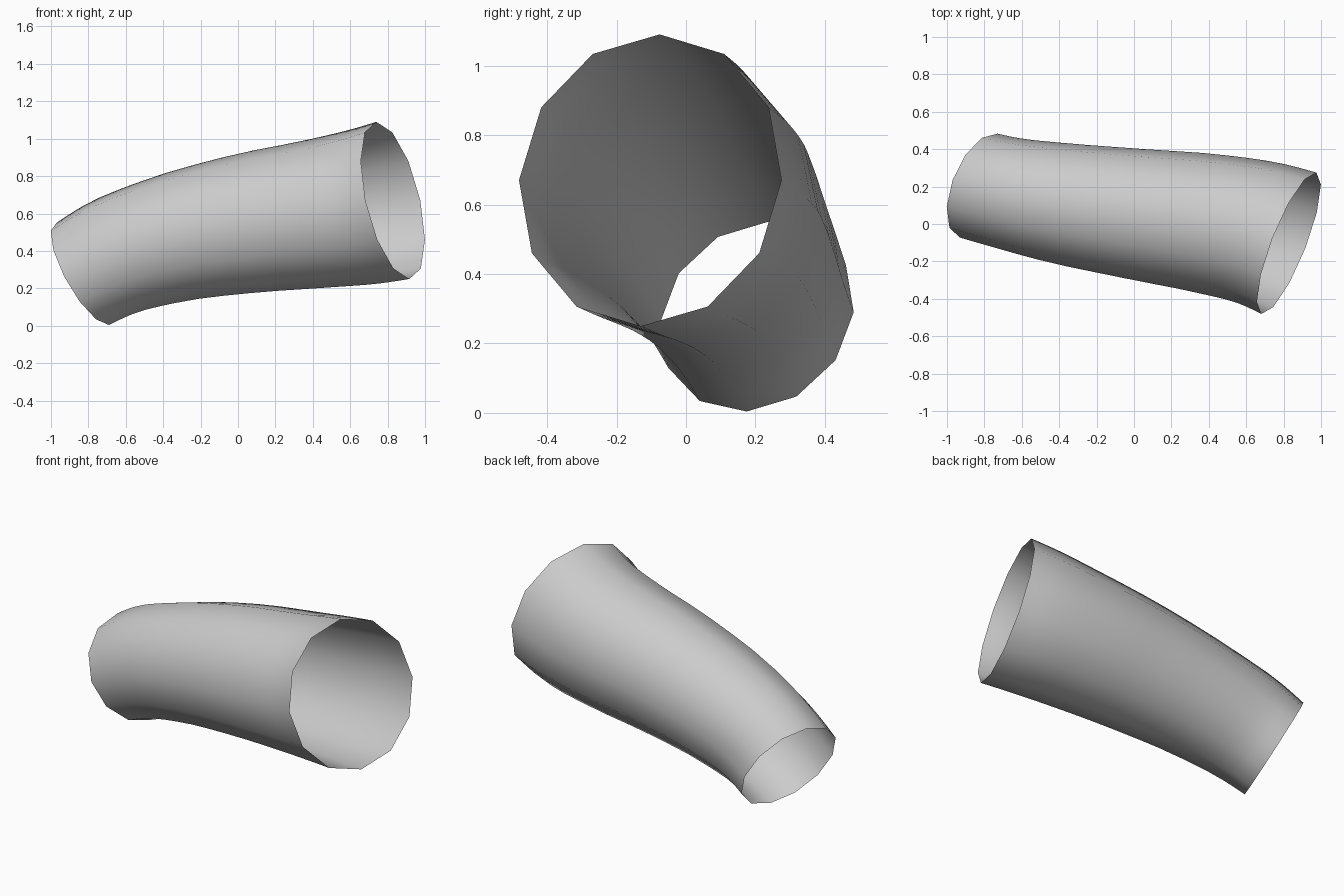
import bpy, bmesh, math
from mathutils import Vector

if "Cube" in bpy.data.objects:
    bpy.data.objects.remove(bpy.data.objects["Cube"])

SIDES = 12
STEPS = 3

# Stations along the tube: centre, half-axis toward the top, half-axis toward the back
stations = [
    ((-0.83, 0.205, 0.277), (-0.140, 0.030, 0.273), (0.100, 0.278, 0.013)),
    ((-0.70, 0.172, 0.350), (-0.130, 0.030, 0.290), (0.085, 0.287, 0.008)),
    ((-0.45, 0.122, 0.439), (-0.110, 0.022, 0.318), (0.065, 0.312, 0.0)),
    ((0.00, 0.056, 0.539), (-0.070, 0.015, 0.364), (0.060, 0.344, 0.0)),
    ((0.45, -0.006, 0.602), (-0.065, 0.018, 0.395), (0.080, 0.369, 0.0)),
    ((0.68, -0.052, 0.638), (-0.075, 0.024, 0.412), (0.120, 0.373, 0.0)),
    ((0.828, -0.103, 0.670), (-0.088, 0.027, 0.420), (0.147, 0.378, 0.0)),
]


def ring(station):
    c, u, v = (Vector(p) for p in station)
    angles = [2 * math.pi * k / SIDES for k in range(SIDES)]
    return [c + u * math.cos(a) + v * math.sin(a) for a in angles]


xs = [s[0][0] for s in stations]
keys = [ring(s) for s in stations]
last = len(keys) - 1


def slope(i, k):
    """Finite-difference tangent of rail k at station i."""
    def chord(a):
        return (keys[a + 1][k] - keys[a][k]) / (xs[a + 1] - xs[a])
    if i == 0:
        return chord(0) * 1.5 - slope(1, k) * 0.5
    if i == last:
        return chord(last - 1) * 1.5 - slope(last - 1, k) * 0.5
    h0, h1 = xs[i] - xs[i - 1], xs[i + 1] - xs[i]
    return (chord(i - 1) * h1 + chord(i) * h0) / (h0 + h1)


def blend(i, k, t):
    """Hermite curve between neighbouring stations."""
    h = xs[i + 1] - xs[i]
    return (keys[i][k] * (2*t**3 - 3*t**2 + 1) + slope(i, k) * h * (t**3 - 2*t**2 + t)
            + keys[i + 1][k] * (3*t**2 - 2*t**3) + slope(i + 1, k) * h * (t**3 - t**2))


# Smooth lengthwise rails, twelve-sided cross-section, open ends
rings = [[blend(i, k, s / STEPS) for k in range(SIDES)]
         for i in range(last) for s in range(STEPS)] + [keys[last]]

bm = bmesh.new()
loops = [[bm.verts.new(p) for p in r] for r in rings]
for a, b in zip(loops, loops[1:]):
    for k in range(SIDES):
        n = (k + 1) % SIDES
        face = bm.faces.new((a[k], b[k], b[n], a[n]))
        face.smooth = True
bm.normal_update()
# Make the wall face outward
f = bm.faces[0] if bm.faces.ensure_lookup_table() is None else None
if f.normal.dot(f.calc_center_median() - Vector(stations[0][0])) < 0:
    bmesh.ops.reverse_faces(bm, faces=bm.faces[:])

mesh = bpy.data.meshes.new("curved_tube")
bm.to_mesh(mesh)
bm.free()
tube = bpy.data.objects.new("curved_tube", mesh)
bpy.context.collection.objects.link(tube)
